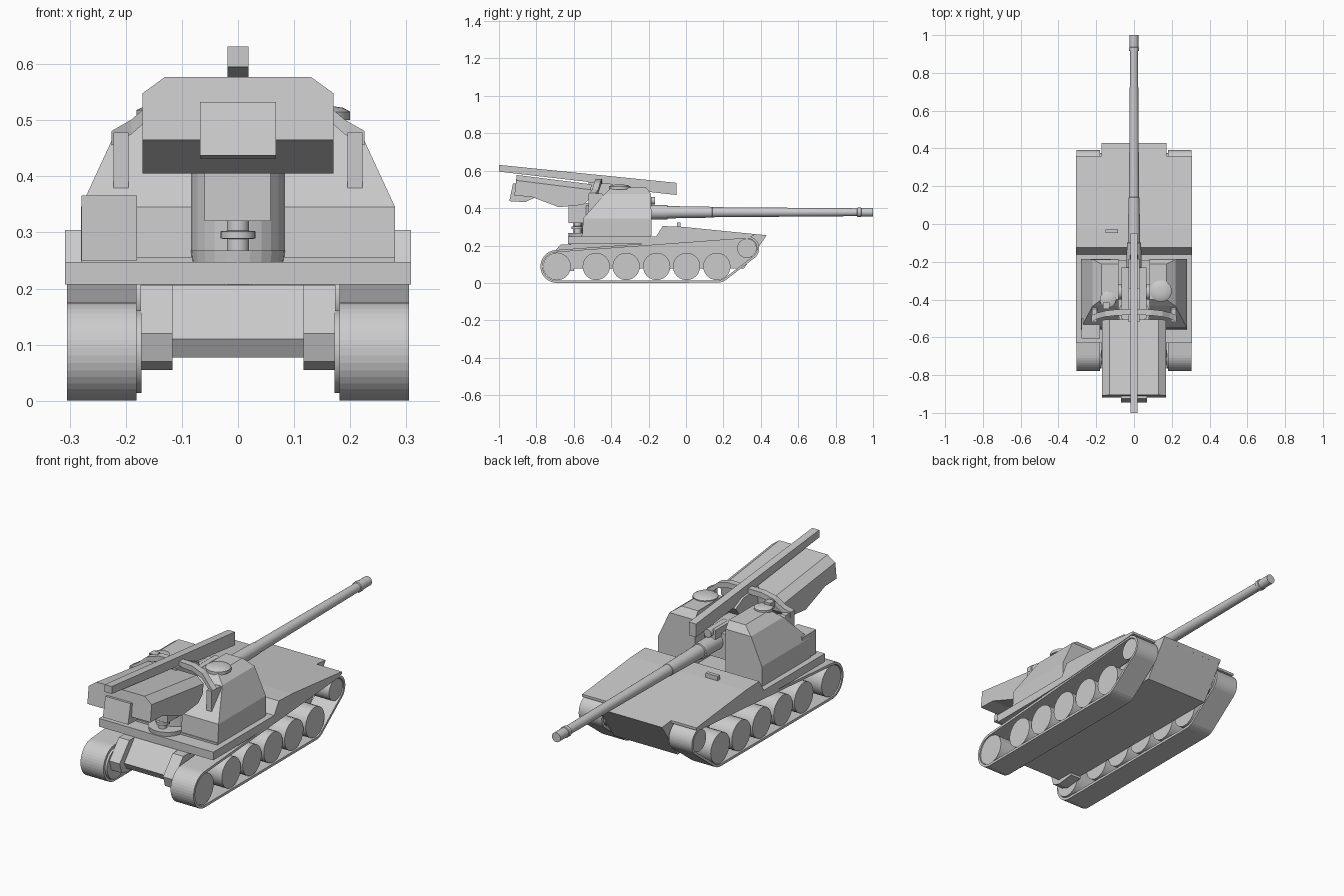
import bpy, bmesh, math
from mathutils import Vector

if "Cube" in bpy.data.objects:
    bpy.data.objects.remove(bpy.data.objects["Cube"])


def skin(name, rings, caps=True, smooth=False):
    """Skin a list of equal-length closed rings; cap the ends or join them."""
    bm = bmesh.new()
    vs = [[bm.verts.new(p) for p in r] for r in rings]
    n = len(vs[0])
    pairs = list(zip(vs, vs[1:])) + ([] if caps else [(vs[-1], vs[0])])
    for a, b in pairs:
        for i in range(n):
            j = (i + 1) % n
            bm.faces.new((a[i], a[j], b[j], b[i]))
    if caps:
        bm.faces.new(vs[0])
        bm.faces.new(vs[-1])
    return finish(name, bm, smooth)


def finish(name, bm, smooth=False):
    bmesh.ops.recalc_face_normals(bm, faces=bm.faces[:])
    me = bpy.data.meshes.new(name)
    bm.to_mesh(me)
    bm.free()
    ob = bpy.data.objects.new(name, me)
    bpy.context.collection.objects.link(ob)
    if smooth:
        bpy.ops.object.select_all(action='DESELECT')
        ob.select_set(True)
        bpy.context.view_layer.objects.active = ob
        bpy.ops.object.shade_smooth_by_angle(angle=math.radians(30))
    return ob


def loft(name, sections):
    """Sections are (x, [(y, z), ...])."""
    return skin(name, [[(x, y, z) for y, z in prof] for x, prof in sections])


def prism(name, prof, x0, x1):
    return loft(name, [(x0, prof), (x1, prof)])


def box(name, x0, x1, y0, y1, z0, z1):
    return prism(name, [(y0, z0), (y1, z0), (y1, z1), (y0, z1)], x0, x1)


def lathe(name, steps, origin, axis, n=24, smooth=True):
    """Steps are (distance along axis, radius)."""
    q = Vector((0, 0, 1)).rotation_difference(Vector(axis))
    o = Vector(origin)
    ang = [2 * math.pi * i / n for i in range(n)]
    return skin(name, [[o + q @ Vector((r * math.cos(a), r * math.sin(a), d)) for a in ang]
                       for d, r in steps], smooth=smooth)


def hull(name, pts):
    bm = bmesh.new()
    for p in pts:
        bm.verts.new(p)
    bmesh.ops.convex_hull(bm, input=bm.verts[:])
    bmesh.ops.dissolve_limit(bm, angle_limit=0.02, verts=bm.verts[:], edges=bm.edges[:])
    return finish(name, bm)


# Lower hull, fenders and sloping deck
prism("lower_hull", [(-.63, .206), (-.71, .11), (-.69, .077), (.31, .077), (.428, .25), (.3, .262)], -.172, .172)
prism("fender", [(-.63, .207), (-.35, .207), (-.1, .215), (.36, .25), (.36, .261), (-.1, .285), (-.13, .247), (-.63, .247)], -.308, .308)
prism("deck", [(-.165, .24), (-.125, .304), (-.02, .3), (.36, .262), (.36, .25), (-.1, .23)], -.308, .308)
prism("nose", [(.2, .235), (.2, .278), (.36, .262), (.43, .255), (.42, .238)], -.172, .172)
box("deck_light", -.15, -.085, -.048, -.03, .29, .322)

# Running gear
WHEELS = [(-.69, .088, .074)] + [(y, .088, .073) for y in (-.48, -.32, -.157, .003, .165)] + [(.325, .185, .052)]


def track_outline(grow, n=40):
    out = []
    for i in range(n):
        d = 2 * math.pi * (i + .5) / n
        c, s = math.cos(d), math.sin(d)
        y, z, r = max([WHEELS[0], WHEELS[5], WHEELS[6]], key=lambda w: w[0] * c + w[1] * s + w[2])
        out.append((y + (r + grow) * c, z + (r + grow) * s))
    return out


for side, s in (("left", -1), ("right", 1)):
    outer, inner = track_outline(.0142), track_outline(.002)
    skin(side + "_track", [[(s * x, y, z) for y, z in prof] for x, prof in
                           ((.181, outer), (.305, outer), (.305, inner), (.181, inner))], caps=False)
    for i, (y, z, r) in enumerate(WHEELS):
        lathe(f"{side}_wheel_{i}", [(.172, r), (.3, r)], (0, y, z), (s, 0, 0)) if s > 0 else \
            lathe(f"{side}_wheel_{i}", [(-.3, r), (-.172, r)], (0, y, z), (1, 0, 0))
    prism(side + "_drive_housing", [(-.6, .206), (-.67, .206), (-.745, .12), (-.73, .07), (-.69, .055), (-.6, .065)], s * .117, s * .174)

# Turret base, bed and rear column
lathe("turret_ring", [(.205, .077), (.268, .085)], (0, -.545, 0), (0, 0, 1), smooth=False)
box("turret_bed", -.28, .28, -.56, -.19, .243, .256)
lathe("turret_column", [(.25, .083), (.415, .083)], (0, -.475, 0), (0, 0, 1), smooth=False)

# Two crew compartments, tapered towards the roof
for side, s in (("left", -1), ("right", 1)):
    pts = []
    for z, xo, y0, y1 in ((.25, .28, -.555, -.185), (.345, .28, -.55, -.185),
                          (.475, .22, -.435, -.187), (.51, .172, -.4, -.212)):
        pts += [(s * x, y, z) for x in (.083, xo) for y in (y0, y1)]
    hull(side + "_compartment", pts)
box("side_locker", -.279, -.18, -.605, -.5, .25, .366)
lathe("right_cupola", [(.5, .057), (.515, .057), (.522, .045), (.526, .02)], (.143, -.355, 0), (0, 0, 1))
lathe("left_cupola", [(.5, .043), (.518, .043), (.524, .03)], (-.138, -.4, 0), (0, 0, 1))
box("left_sight", -.165, -.13, -.45, -.415, .5, .535)

# Gun with cradle and breech
lathe("barrel", [(-.3, .04), (-.1, .038), (-.098, .033), (.14, .029), (.142, .027), (.915, .021),
                 (.917, .026), (.935, .026), (.937, .023), (1, .023)], (0, 0, .378), (0, 1, 0))
box("gun_cradle", -.065, .065, -.5, -.23, .3, .425)
box("cradle_top", -.03, .03, -.4, -.185, .41, .455)
box("breech", -.06, .058, -.628, -.5, .32, .428)
lathe("breech_pivot", [(.268, .02), (.288, .02), (.289, .031), (.302, .031), (.303, .02), (.325, .02)], (0, -.58, 0), (0, 0, 1))
lathe("trunnion", [(-.085, .04), (.085, .04)], (0, -.36, .375), (1, 0, 0))
lathe("recoil_cylinder", [(-.3, .02), (-.165, .02)], (0, 0, .44), (0, 1, 0), n=16)

# Raised magazine with chamfered top edges
low = [(-.83, .462), (-.68, .405), (-.55, .418), (-.515, .45)]
full = [(-.905, .577), (-.918, .465)] + low + [(-.505, .527)]
cham = [(-.908, .548), (-.918, .465)] + low + [(-.508, .498)]
loft("magazine", [(-.17, cham), (-.13, full), (.13, full), (.17, cham)])
prism("magazine_end", [(-.925, .532), (-.945, .437), (-.86, .432), (-.8, .46), (-.8, .52)], -.068, .068)

# Loading rail and its curved support arms
prism("loading_rail", [(-1, .631), (-1, .595), (-.48, .535), (-.36, .505), (-.05, .47), (-.05, .535)], -.019, .019)
prism("rail_mount", [(-.52, .43), (-.52, .54), (-.4, .53), (-.34, .5), (-.4, .42)], -.03, .03)
ARM = [(.0, -.465, .55), (.09, -.468, .548), (.15, -.475, .53), (.19, -.485, .495), (.225, -.5, .475)]
for side, s in (("left", -1), ("right", 1)):
    skin(side + "_rail_arm", [[(s * x, y + a, z + b) for a, b in
                               ((-.016, -.02), (.016, -.02), (.016, .006), (-.016, .006))] for x, y, z in ARM])
    prism(side + "_arm_foot", [(-.52, .36), (-.52, .478), (-.45, .478), (-.42, .44)], s * .195, s * .222)
